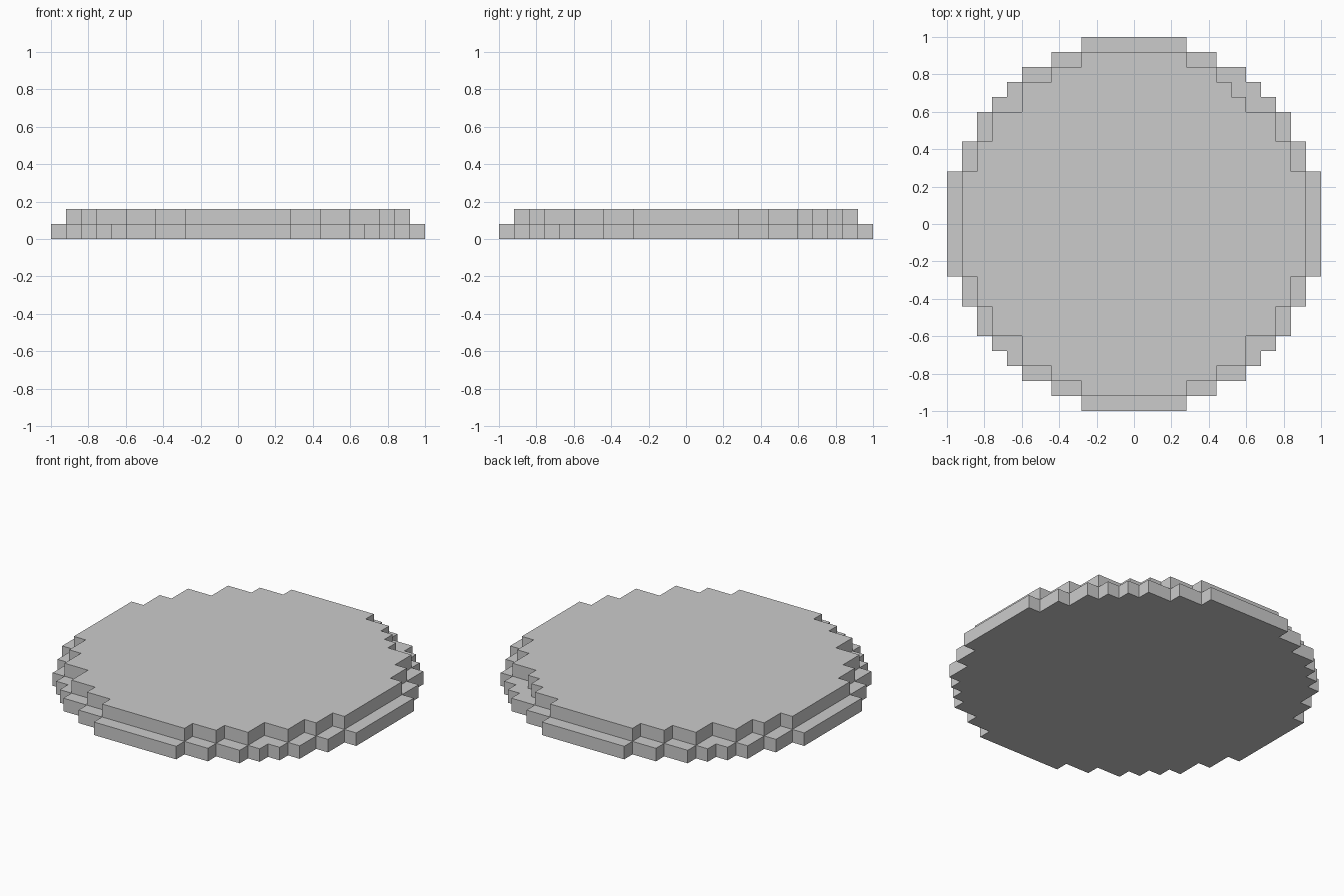
import bpy, bmesh, math
from mathutils import Vector

if "Cube" in bpy.data.objects:
    bpy.data.objects.remove(bpy.data.objects["Cube"])

CELL = 0.08
# half-width in cells (beyond the centre cell) for each row away from the centre
LOWER = [12] * 4 + [11] * 2 + [10] * 2 + [9, 8, 7, 5, 3]
UPPER = [11] * 4 + [10] * 2 + [9] * 2 + [7, 7, 5, 3]
TIERS = [LOWER, UPPER]
NOTCH = (7, 9, 1)  # single block missing from the upper tier


def filled(i, j, k):
    if not 0 <= k < len(TIERS) or (i, j, k) == NOTCH:
        return False
    rows = TIERS[k]
    return abs(j) < len(rows) and abs(i) <= rows[abs(j)]


# stepped disc: only the outer faces of the block grid
bm = bmesh.new()
for k in range(2):
    for j in range(-12, 13):
        for i in range(-12, 13):
            if not filled(i, j, k):
                continue
            centre = Vector((i, j, k + 0.5))
            for axis in range(3):
                for sign in (-1, 1):
                    n = Vector((0, 0, 0))
                    n[axis] = sign
                    if filled(i + int(n.x), j + int(n.y), k + int(n.z)):
                        continue
                    u = Vector((0, 0, 0))
                    u[(axis + 1) % 3] = 0.5
                    v = n.cross(u)
                    mid = centre + n * 0.5
                    corners = (mid - u - v, mid + u - v, mid + u + v, mid - u + v)
                    bm.faces.new([bm.verts.new(c * CELL) for c in corners])

# weld the blocks and merge flat areas
bmesh.ops.remove_doubles(bm, verts=bm.verts[:], dist=0.001)
bmesh.ops.dissolve_limit(bm, angle_limit=math.radians(1),
                         verts=bm.verts[:], edges=bm.edges[:])

mesh = bpy.data.meshes.new("stepped_disc")
bm.to_mesh(mesh)
bm.free()
bpy.context.collection.objects.link(bpy.data.objects.new("stepped_disc", mesh))
